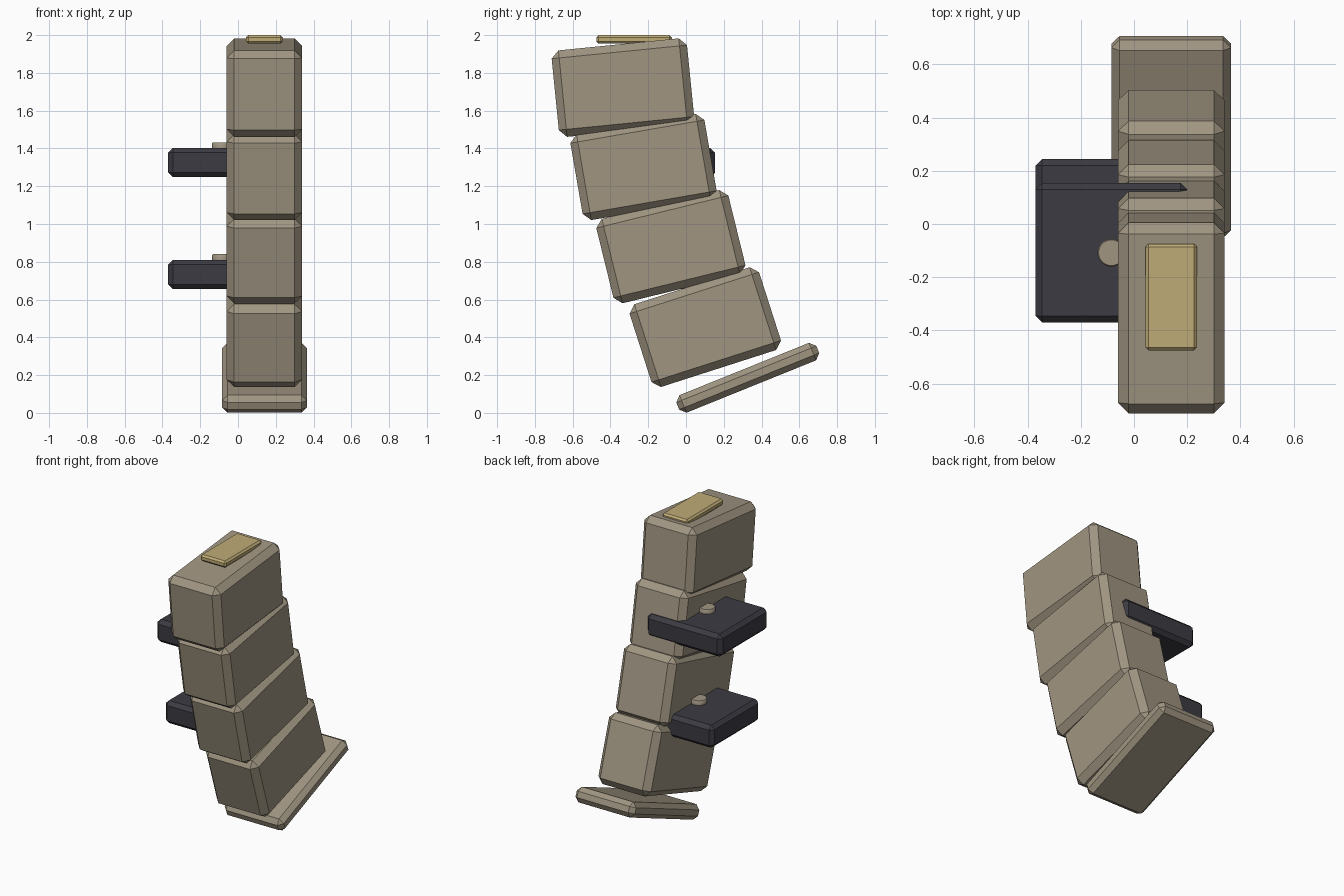
import bpy, bmesh, math
from mathutils import Matrix

if "Cube" in bpy.data.objects:
    bpy.data.objects.remove(bpy.data.objects["Cube"])


def material(name, rgb):
    m = bpy.data.materials.new(name)
    m.diffuse_color = (*rgb, 1.0)
    m.use_nodes = True
    m.node_tree.nodes["Principled BSDF"].inputs["Base Color"].default_value = m.diffuse_color
    return m


TAN = material("tan stone", (0.35, 0.30, 0.22))
GOLD = material("dull gold", (0.52, 0.41, 0.18))
DARK = material("dark grey", (0.045, 0.043, 0.055))


def finish(name, bm, loc, tilt, chamfer, mat):
    mesh = bpy.data.meshes.new(name)
    bm.to_mesh(mesh)
    bm.free()
    mesh.materials.append(mat)
    ob = bpy.data.objects.new(name, mesh)
    bpy.context.collection.objects.link(ob)
    ob.location = loc
    ob.rotation_euler.x = math.radians(tilt)
    bev = ob.modifiers.new("chamfer", "BEVEL")
    bev.width = chamfer
    bev.segments = 1
    bev.limit_method = "ANGLE"
    return ob


def block(name, size, loc, tilt, chamfer, mat):
    bm = bmesh.new()
    bmesh.ops.create_cube(bm, size=1, matrix=Matrix.Diagonal((*size, 1)))
    return finish(name, bm, loc, tilt, chamfer, mat)


def knob(name, loc):
    bm = bmesh.new()
    bmesh.ops.create_cone(bm, cap_ends=True, segments=32, radius1=0.052,
                          radius2=0.052, depth=0.06)
    for f in bm.faces:
        f.smooth = len(f.verts) == 4
    return finish(name, bm, loc, 0, 0.004, TAN)


X = 0.14  # centre line of the leaning column

# Tilted base slab
block("base_slab", (0.45, 0.80, 0.10), (X, 0.327, 0.186), 22, 0.03, TAN)

# Four column segments, each leaning less than the one below
segments = [(0.102, 0.454, 17.8), (-0.080, 0.880, 13.8),
            (-0.225, 1.302, 9.8), (-0.334, 1.722, 5.7)]
for i, (y, z, tilt) in enumerate(segments, 1):
    block(f"column_segment_{i}", (0.40, 0.72, 0.46), (X, y, z), tilt, 0.04, TAN)

# Level gold plate on the top
block("top_plate", (0.195, 0.40, 0.045), (X, -0.275, 1.9775), 0, 0.012, GOLD)

# Dark side shelves, each with a round knob
for label, y, z in (("lower", -0.018, 0.733), ("upper", -0.108, 1.325)):
    block(f"{label}_shelf", (0.57, 0.525, 0.155), (-0.085, y, z), 0, 0.025, DARK)
    knob(f"{label}_knob", (-0.085, y, z + 0.077))
